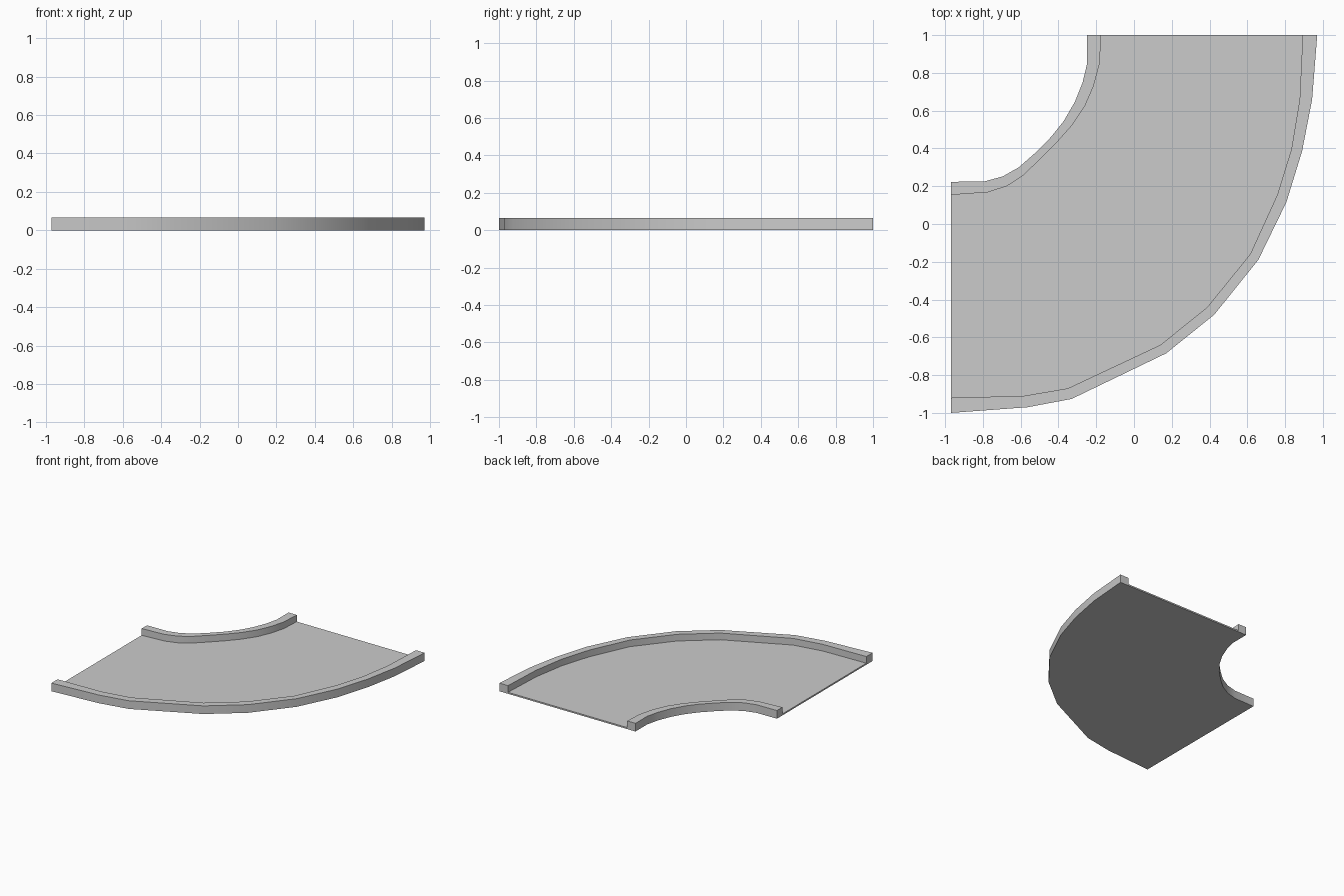
import bpy, bmesh, math

if "Cube" in bpy.data.objects:
    bpy.data.objects.remove(bpy.data.objects["Cube"])

TOP = 0.066    # kerb height
FLOOR = 0.012  # slab thickness

# Plan curves, from the back end (y = 1) round to the left end (x = -0.97)
outer_out = [(0.97, 1), (0.943, 0.66), (0.89, 0.386), (0.807, 0.116), (0.658, -0.19),
             (0.425, -0.48), (0.17, -0.685), (-0.33, -0.926), (-0.563, -0.97), (-0.97, -1)]
outer_in = [(0.893, 1), (0.877, 0.66), (0.833, 0.395), (0.758, 0.153), (0.615, -0.16),
            (0.388, -0.44), (0.14, -0.64), (-0.35, -0.87), (-0.584, -0.91), (-0.97, -0.92)]
inner_in = [(-0.174, 1), (-0.182, 0.85), (-0.214, 0.73), (-0.26, 0.624), (-0.33, 0.52),
            (-0.41, 0.43), (-0.50, 0.34), (-0.59, 0.254), (-0.674, 0.20), (-0.774, 0.168),
            (-0.97, 0.154)]
inner_out = [(-0.248, 1), (-0.248, 0.85), (-0.272, 0.75), (-0.314, 0.645), (-0.372, 0.545),
             (-0.44, 0.46), (-0.53, 0.37), (-0.61, 0.30), (-0.695, 0.252), (-0.79, 0.226),
             (-0.97, 0.223)]

bm = bmesh.new()


def rail(points, z):
    return [bm.verts.new((x, y, z)) for x, y in points]


def bridge(a, b):
    for i in range(len(a) - 1):
        bm.faces.new((a[i], a[i + 1], b[i + 1], b[i]))


# U-shaped section: each kerb is outer wall, top strip and inner wall
sections = []
for out, inn in ((outer_out, outer_in), (inner_out, inner_in)):
    rails = [rail(out, 0), rail(out, TOP), rail(inn, TOP), rail(inn, FLOOR)]
    for a, b in zip(rails, rails[1:]):
        bridge(a, b)
    sections.append(rails)
big, small = sections

# Road surface and underside
bm.faces.new(big[3] + small[3][::-1])
bm.faces.new(big[0] + small[0][::-1])

# End caps
for end in (0, -1):
    bm.faces.new([r[end] for r in big] + [r[end] for r in reversed(small)])

bmesh.ops.recalc_face_normals(bm, faces=bm.faces)
mesh = bpy.data.meshes.new("curved_track")
bm.to_mesh(mesh)
bm.free()
track = bpy.data.objects.new("curved_track", mesh)
bpy.context.collection.objects.link(track)

# Smooth curved walls with crisp kerb edges
bpy.context.view_layer.objects.active = track
track.select_set(True)
bpy.ops.object.shade_smooth_by_angle(angle=math.radians(30))
